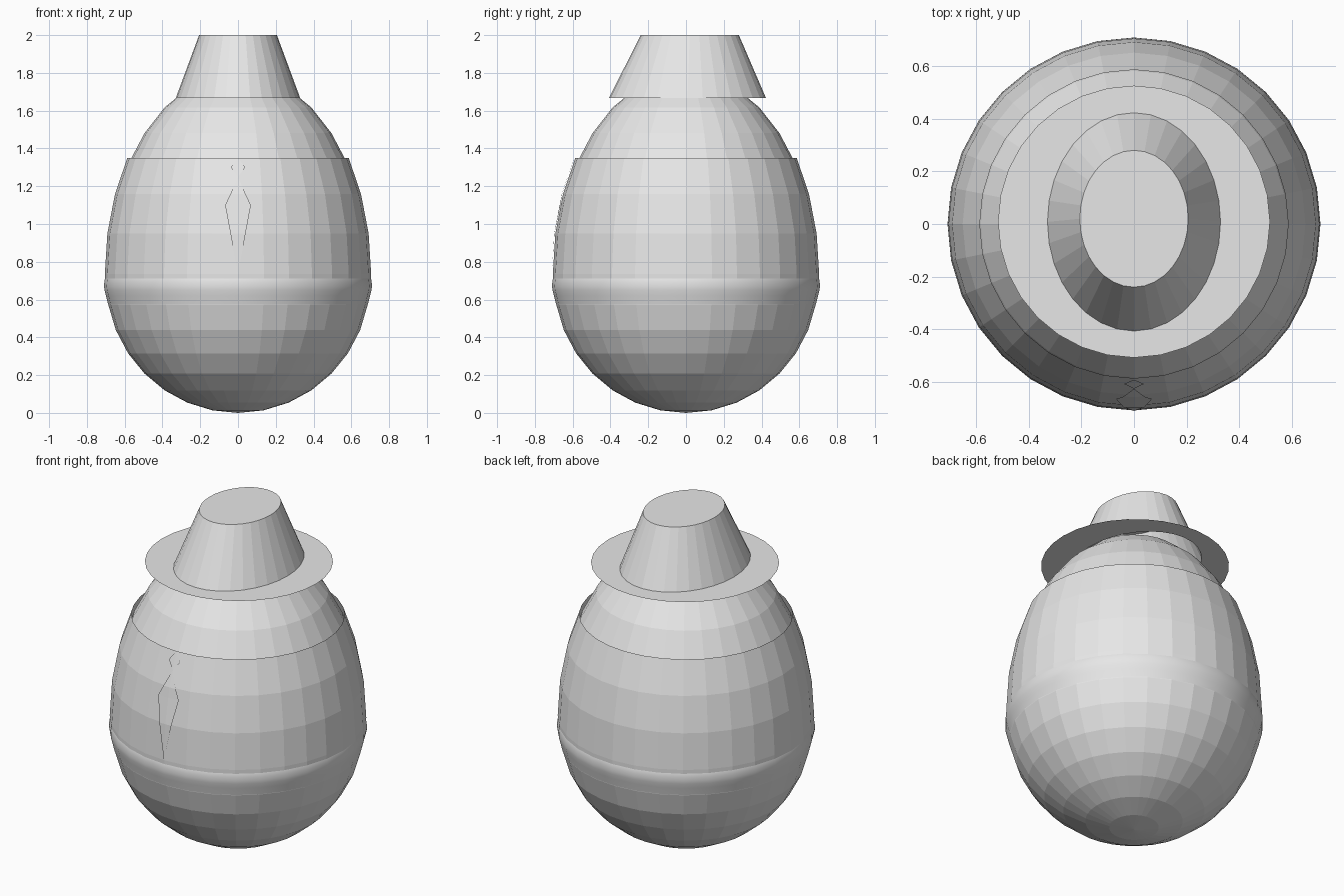
import bpy, bmesh, math

if "Cube" in bpy.data.objects:
    bpy.data.objects.remove(bpy.data.objects["Cube"])

SEG = 32
grey = bpy.data.materials.new("plain grey")
grey.diffuse_color = (0.8, 0.8, 0.8, 1)
grey.use_nodes = True
grey.node_tree.nodes["Principled BSDF"].inputs["Base Color"].default_value = grey.diffuse_color


def make_object(name, bm, smooth=False):
    mesh = bpy.data.meshes.new(name)
    bm.normal_update()
    bm.to_mesh(mesh)
    bm.free()
    mesh.materials.append(grey)
    for p in mesh.polygons:
        p.use_smooth = smooth
    obj = bpy.data.objects.new(name, mesh)
    bpy.context.collection.objects.link(obj)
    return obj


def loft(name, rings, cap_bottom=False, cap_top=False, smooth=False):
    """Join elliptical rings (rx, ry, y centre, z), listed bottom to top."""
    bm = bmesh.new()
    loops = []
    for rx, ry, cy, z in rings:
        loops.append([bm.verts.new((rx * math.cos(2 * math.pi * i / SEG),
                                    cy + ry * math.sin(2 * math.pi * i / SEG), z))
                      for i in range(SEG)])
    for a, b in zip(loops, loops[1:]):
        for i in range(SEG):
            j = (i + 1) % SEG
            bm.faces.new((a[i], a[j], b[j], b[i]))
    if cap_bottom:
        bm.faces.new(loops[0][::-1])
    if cap_top:
        bm.faces.new(loops[-1])
    return make_object(name, bm, smooth)


# Egg body: a 32 x 16 sphere with a taller upper half
bm = bmesh.new()
bmesh.ops.create_uvsphere(bm, u_segments=SEG, v_segments=16, radius=1)
for v in bm.verts:
    v.co.x *= 0.70
    v.co.y *= 0.70
    v.co.z = 0.71 + v.co.z * (1.09 if v.co.z > 0 else 0.71)
make_object("egg_body", bm)

# Shirt: open shell just outside the egg
shirt = [(0.704, 0.66)]
for k in range(4):
    a = math.radians(11.25 * k)
    shirt.append((0.705 * math.cos(a), 0.734 + 1.108 * math.sin(a)))
loft("shirt", [(r, r, 0, z) for r, z in shirt])

# Belt: softly rounded band
belt = [(0.688, 0.575), (0.699, 0.62), (0.707, 0.65), (0.709, 0.67),
        (0.708, 0.69), (0.705, 0.71), (0.697, 0.73)]
loft("belt", [(r, r, 0, z) for r, z in belt], smooth=True)

# Hat: oval crown, open below, with a thin round brim
loft("hat_crown", [(0.329, 0.415, 0.008, 1.668), (0.206, 0.26, 0.02, 2.0)],
     cap_top=True)
loft("hat_brim", [(0.517, 0.517, 0.009, 1.668), (0.329, 0.415, 0.008, 1.668)])


def shirt_radius(z):
    for (r0, z0), (r1, z1) in zip(shirt, shirt[1:]):
        if z <= z1:
            break
    return r0 + (r1 - r0) * (z - z0) / (z1 - z0)


def tie_piece(name, rows, lift=0.006):
    """Thin plate following the shirt front; rows are (half width, z)."""
    bm = bmesh.new()
    prev = None
    for w, z in rows:
        r = shirt_radius(z) + lift
        xs = (-w, 0, w) if w else (0,)
        cur = [bm.verts.new((x, -math.sqrt(r * r - x * x), z)) for x in xs]
        if prev:
            for k in range(2):
                if len(prev) == 1:
                    bm.faces.new((prev[0], cur[k + 1], cur[k]))
                elif len(cur) == 1:
                    bm.faces.new((prev[k], prev[k + 1], cur[0]))
                else:
                    bm.faces.new((prev[k], prev[k + 1], cur[k + 1], cur[k]))
        prev = cur
    bmesh.ops.recalc_face_normals(bm, faces=bm.faces)
    if sum(f.normal.y for f in bm.faces) > 0:
        bmesh.ops.reverse_faces(bm, faces=bm.faces)
    make_object(name, bm)


# Necktie: diamond knot and long kite blade
tie_piece("tie_knot", [(0, 1.25), (0.038, 1.30), (0, 1.35)])
tie_piece("tie_blade", [(0, 0.74), (0.040, 0.95), (0.068, 1.10),
                        (0.04, 1.158), (0, 1.25)])
